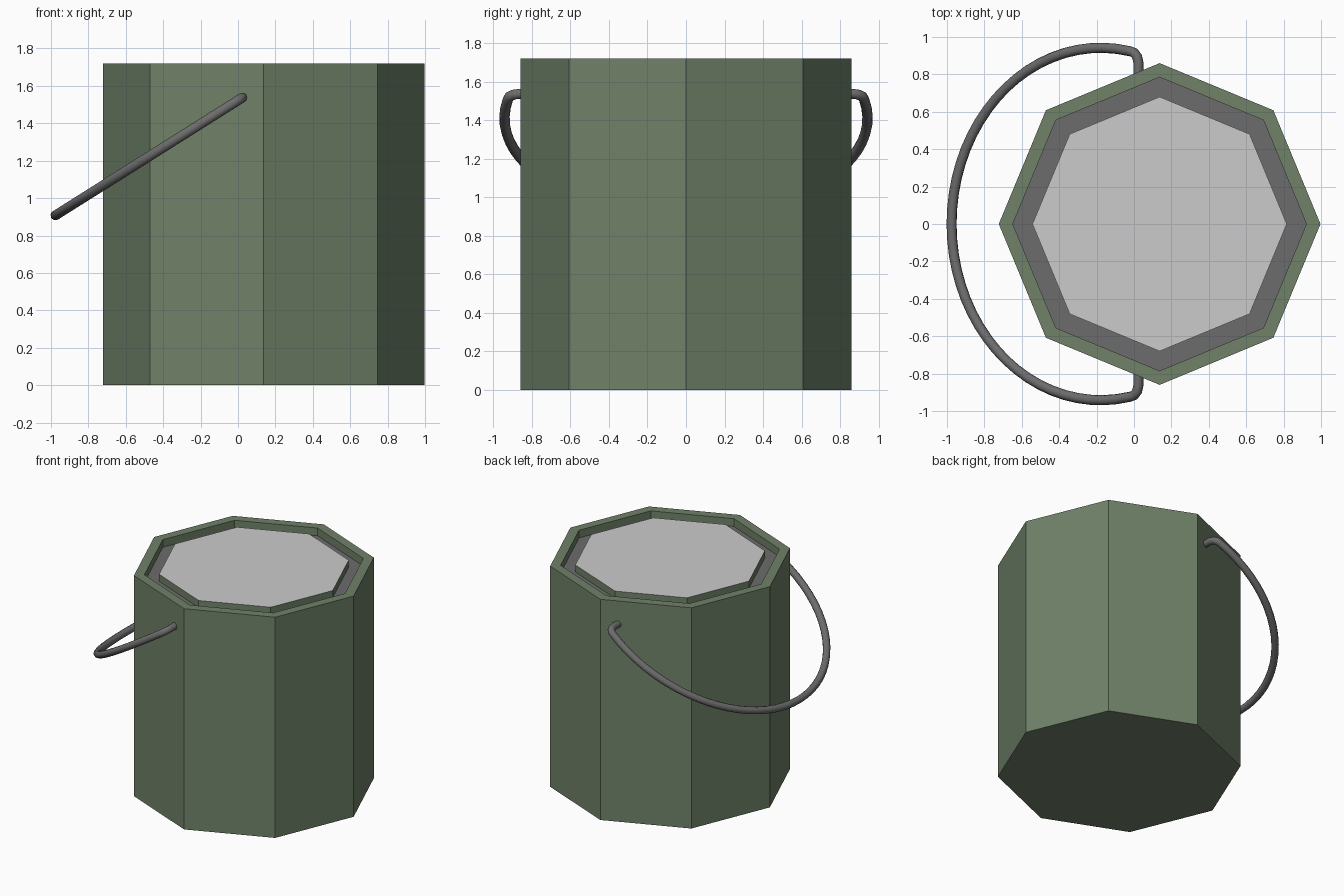
import bpy, bmesh
from math import sin, cos, pi, atan2, asin, radians
from mathutils import Vector

if "Cube" in bpy.data.objects:
    bpy.data.objects.remove(bpy.data.objects["Cube"])

CX = 0.137   # bucket axis


def material(name, rgb):
    m = bpy.data.materials.new(name)
    m.diffuse_color = (*rgb, 1)
    m.use_nodes = True
    m.node_tree.nodes["Principled BSDF"].inputs["Base Color"].default_value = m.diffuse_color
    return m


green = material("green_paint", (0.16, 0.22, 0.14))
dark = material("dark_metal", (0.15, 0.15, 0.15))
grey = material("light_grey", (0.8, 0.8, 0.8))

# Bucket: octagonal profile with a sunken groove around the lid.
# Each entry: radius, height, material of the band leading to the next ring
profile = [(0.86, 0.0, 0), (0.86, 1.72, 0), (0.785, 1.72, 0),
           (0.785, 1.66, 1), (0.68, 1.66, 0), (0.68, 1.715, 2)]
bm = bmesh.new()
rings = [[bm.verts.new((CX + r * cos(i * pi / 4), r * sin(i * pi / 4), z))
          for i in range(8)] for r, z, _ in profile]
for (_, _, mat), a, b in zip(profile, rings, rings[1:]):
    for i in range(8):
        j = (i + 1) % 8
        bm.faces.new((a[i], a[j], b[j], b[i])).material_index = mat
bm.faces.new(rings[0][::-1])
bm.faces.new(rings[-1]).material_index = 2
bmesh.ops.recalc_face_normals(bm, faces=bm.faces[:])
mesh = bpy.data.meshes.new("bucket")
bm.to_mesh(mesh)
bm.free()
for m in (green, dark, grey):
    mesh.materials.append(m)
bpy.context.collection.objects.link(bpy.data.objects.new("bucket", mesh))

# Handle: circular wire in a tilted plane, with ends bent into the bucket sides
pivot = Vector((0.023, 0, 1.537))
down = Vector((-1.0, 0, -0.63)).normalized()
R, C = 0.942, 0.238
a0 = pi / 2 + asin(0.185 / R)
bend = [(0.0, 0.78), (0.0, 0.865), (0.008, 0.895), (0.028, 0.917)]
N = 40
arc = [(C + R * cos(a0 - 2 * a0 * i / N), R * sin(a0 - 2 * a0 * i / N))
       for i in range(N + 1)]
path = bend + arc + [(u, -y) for u, y in reversed(bend)]

curve = bpy.data.curves.new("handle", 'CURVE')
curve.dimensions = '3D'
curve.bevel_depth = 0.027
curve.bevel_resolution = 3
curve.use_fill_caps = True
spline = curve.splines.new('POLY')
spline.points.add(len(path) - 1)
for p, (u, y) in zip(spline.points, path):
    p.co = (*(pivot + down * u + Vector((0, y, 0))), 1)
spline.use_smooth = True
curve.materials.append(dark)
handle = bpy.data.objects.new("handle", curve)
bpy.context.collection.objects.link(handle)
